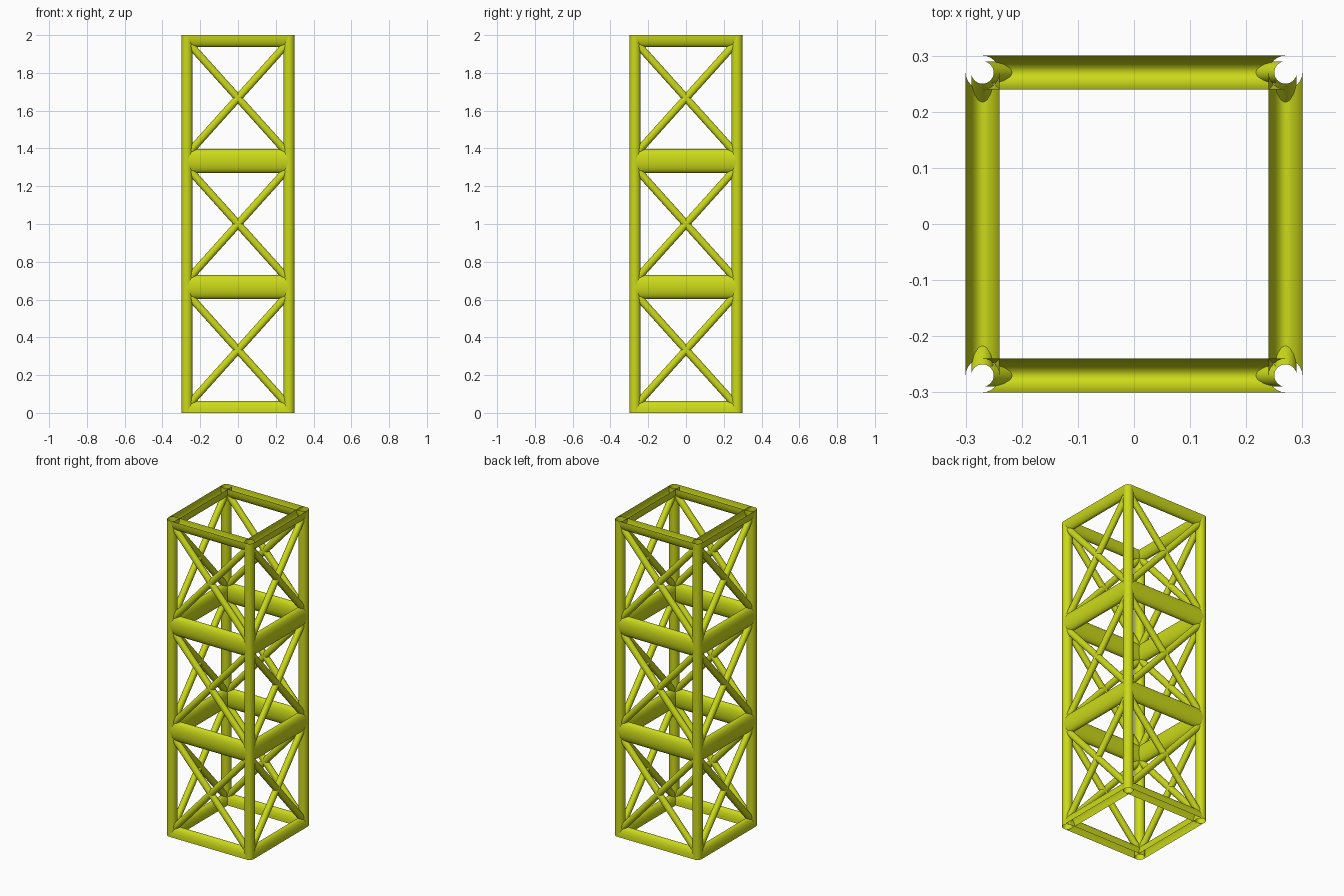
import bpy
from math import sin, cos, pi, sqrt, hypot
from mathutils import Matrix

if "Cube" in bpy.data.objects:
    bpy.data.objects.remove(bpy.data.objects["Cube"])

R = 0.03          # leg radius
C = 0.27          # leg centre offset
H = 2.0           # total height
BAY = H / 3
RAIL_H = 0.0625   # half height of the oval rails
BR = 0.02         # brace radius
N = 24

mat = bpy.data.materials.new("yellow_green_paint")
mat.diffuse_color = (0.6, 0.7, 0.01, 1)
mat.use_nodes = True
mat.node_tree.nodes["Principled BSDF"].inputs["Base Color"].default_value = mat.diffuse_color


def tube(name, start, end, turn, closed=True):
    """Open-ended tube skinned between two rings, turned about z."""
    n = len(start)
    faces = [(i, (i + 1) % n, n + (i + 1) % n, n + i)
             for i in range(n if closed else n - 1)]
    me = bpy.data.meshes.new(name)
    me.from_pydata(start + end, [], faces)
    me.transform(Matrix.Rotation(turn * pi / 2, 4, 'Z'))
    me.polygons.foreach_set("use_smooth", [True] * len(me.polygons))
    me.materials.append(mat)
    me.update()
    bpy.context.collection.objects.link(bpy.data.objects.new(name, me))


def leg(turn):
    ring = [(C + R * cos(2 * pi * i / N), C + R * sin(2 * pi * i / N)) for i in range(N)]
    tube(f"leg_{turn}", [(x, y, 0) for x, y in ring], [(x, y, H) for x, y in ring], turn)


def rail(turn, level):
    # oval pipe notched around the legs; the end rails are half pipes
    a0, a1 = {0: (0, pi), 3: (pi, 2 * pi)}.get(level, (0, 2 * pi))
    whole = level in (1, 2)
    count = N if whole else N // 2
    angles = [a0 + (a1 - a0) * i / count for i in range(count if whole else count + 1)]
    rings = [[(s * (C - R * abs(sin(a))), -C + R * cos(a), level * BAY + RAIL_H * sin(a))
              for a in angles] for s in (-1, 1)]
    tube(f"rail_{turn}_{level}", *rings, turn, whole)


def brace(turn, bay, slope):
    # diagonal pipe whose ends are notched inside the legs
    length = hypot(0.3, BAY / 2)
    dx, dz = 0.3 / length, slope * BAY / 2 / length
    rings = []
    for s in (-1, 1):
        ring = []
        for i in range(N):
            a = 2 * pi * i / N
            u, v = BR * cos(a), -BR * sin(a)
            x = s * (C - sqrt(max(0, BR * BR - v * v)))
            t = (x + u * dz) / dx
            ring.append((x, -C + v, (bay + 0.5) * BAY + t * dz + u * dx))
        rings.append(ring)
    tube(f"brace_{turn}_{bay}_{'up' if slope > 0 else 'down'}", *rings, turn)


# four identical sides
for k in range(4):
    leg(k)
    for lv in range(4):
        rail(k, lv)
    for b in range(3):
        brace(k, b, 1)
        brace(k, b, -1)
